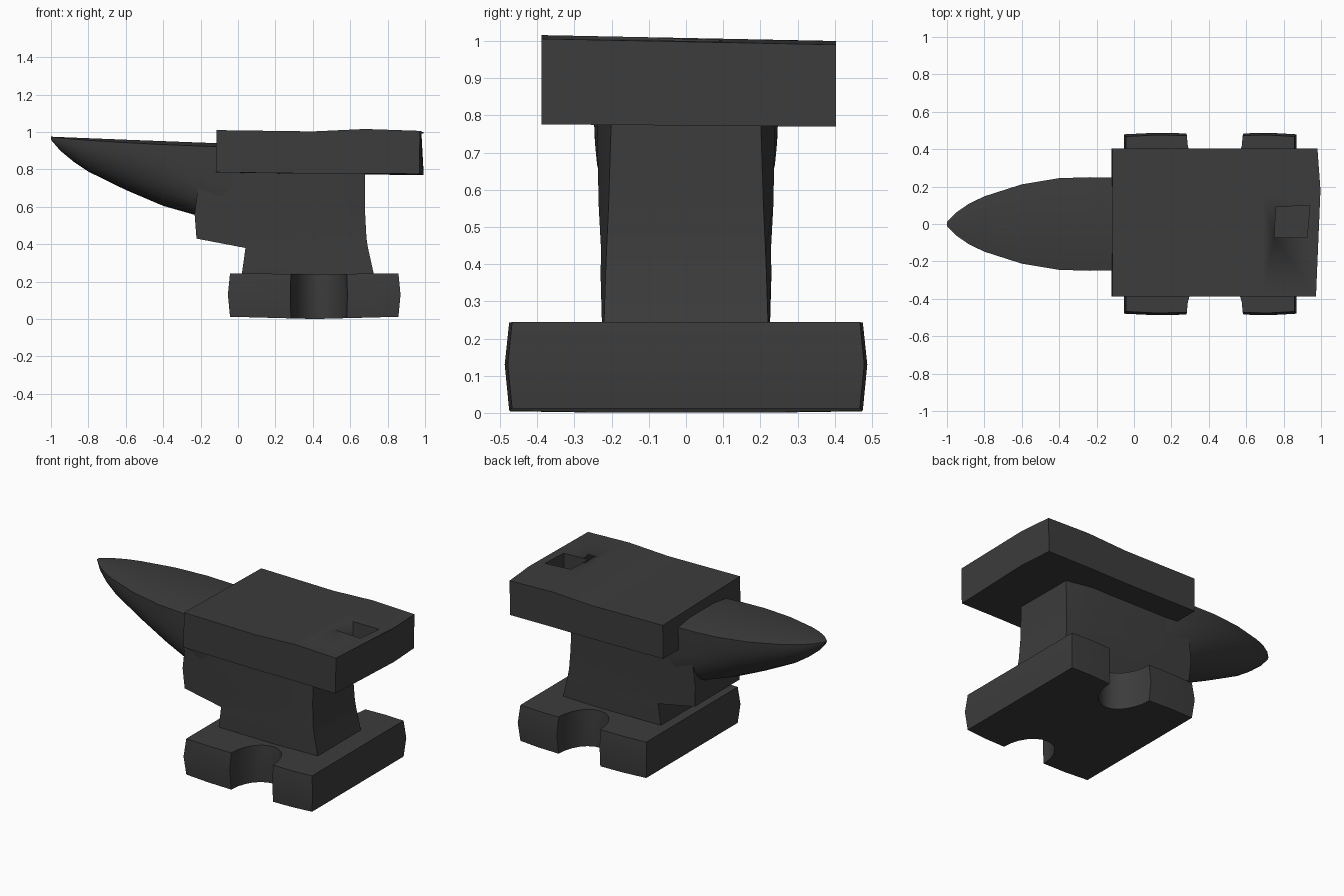
import bpy, bmesh
from math import sin, cos, pi, radians

if "Cube" in bpy.data.objects:
    bpy.data.objects.remove(bpy.data.objects["Cube"])

iron = bpy.data.materials.new("dark_iron")
iron.diffuse_color = (0.045, 0.045, 0.045, 1)
iron.use_nodes = True
iron.node_tree.nodes["Principled BSDF"].inputs["Base Color"].default_value = iron.diffuse_color


def loft(name, rings, angle=30):
    """Bridge equal-length closed rings and cap both ends."""
    bm = bmesh.new()
    vs = [[bm.verts.new(p) for p in r] for r in rings]
    n = len(rings[0])
    for a, b in zip(vs, vs[1:]):
        for i in range(n):
            j = (i + 1) % n
            bm.faces.new((a[i], a[j], b[j], b[i]))
    bm.faces.new(vs[0])
    bm.faces.new(vs[-1])
    bmesh.ops.recalc_face_normals(bm, faces=bm.faces)
    me = bpy.data.meshes.new(name)
    bm.to_mesh(me)
    bm.free()
    ob = bpy.data.objects.new(name, me)
    bpy.context.collection.objects.link(ob)
    me.materials.append(iron)
    bpy.ops.object.select_all(action='DESELECT')
    ob.select_set(True)
    bpy.context.view_layer.objects.active = ob
    bpy.ops.object.shade_smooth_by_angle(angle=radians(angle))
    return ob


# Base: slab with a rounded bite in the front and back, sides bulging mid-height
def base_ring(z, grow, lift):
    half = [(-0.045, -0.47), (0.12, -0.478)]
    half += [(0.432 - 0.15 * cos(t), -0.475 + 0.215 * sin(t))
             for t in (pi * i / 12 for i in range(13))]
    half += [(0.72, -0.478), (0.86, -0.47)]
    pts = half + [(x, -y) for x, y in reversed(half)]
    cx = 0.41
    return [(cx + (x - cx) * grow, y * grow,
             z + lift * abs(x - cx) / 0.45) for x, y in pts]


loft("base", [base_ring(0.0, 0.995, 0.012), base_ring(0.13, 1.02, 0),
              base_ring(0.24, 0.995, 0.004)])

# Waist: z, left x, right x, half width at left, half width at right
waist = [(0.20, 0.015, 0.735, 0.225, 0.222), (0.38, 0.04, 0.695, 0.23, 0.216),
         (0.43, -0.222, 0.687, 0.228, 0.214), (0.56, -0.232, 0.68, 0.235, 0.208),
         (0.82, -0.20, 0.68, 0.24, 0.20)]


def waist_ring(z, x0, x1, h0, h1):
    xm, hm = 0.5, max(h0, h1)
    return [(x0, -h0, z), (xm, -hm, z), (x1, -h1, z),
            (x1, h1, z), (xm, hm, z), (x0, h0, z)]


loft("waist", [waist_ring(*w) for w in waist])

# Horn: D-shaped sections, x, half width, underside z, squareness
horn = [(-1.0, 0.012, 0.958, 2), (-0.95, 0.062, 0.90, 2), (-0.88, 0.11, 0.842, 2),
        (-0.8, 0.148, 0.788, 2), (-0.6, 0.212, 0.69, 2.1), (-0.4, 0.245, 0.605, 2.5),
        (-0.235, 0.25, 0.558, 3.5), (-0.1, 0.247, 0.55, 5), (0.0, 0.236, 0.55, 6)]


def horn_ring(x, w, zb, n):
    top = 0.937 - 0.038 * x
    edge = top - 0.08 * w
    pts = [(x, 0.5 * w, top - 0.005 * w), (x, -0.5 * w, top - 0.005 * w)]
    for i in range(17):
        c, s = cos(pi * i / 16), max(sin(pi * i / 16), 0)
        y = -w * (1 if c > 0 else -1) * abs(c) ** (2 / n)
        pts.append((x, y, edge - (edge - zb) * s ** (2 / n)))
    return pts


loft("horn", [horn_ring(*h) for h in horn], 40)


# Face block: slightly uneven slab
def face_ring(x, zt, zb, bow=(0, 0, 0)):
    ys = (-0.388, 0.18, 0.403)
    top = [(x + b, y, zt - 0.02 * (y + 0.39)) for y, b in zip(ys, bow)]
    low = [(x + b - 0.004, y, zb - 0.008 * (y + 0.39)) for y, b in zip(ys, bow)]
    return top + low[::-1]


face = loft("face", [face_ring(-0.115, 1.01, 0.785), face_ring(0.4, 1.003, 0.778),
                     face_ring(0.68, 1.016, 0.779),
                     face_ring(0.975, 1.006, 0.776, (-0.002, 0.022, 0.006))])

# Square tool hole cut in the face
cutter = loft("hole_cutter", [
    [(x, y, z) for x, y in ((0.75, -0.072), (0.925, -0.072), (0.94, 0.1), (0.76, 0.09))]
    for z in (0.86, 1.1)])
cutter.hide_render = True
cutter.hide_viewport = True
cut = face.modifiers.new("tool_hole", 'BOOLEAN')
cut.operation = 'DIFFERENCE'
cut.solver = 'EXACT'
cut.object = cutter
